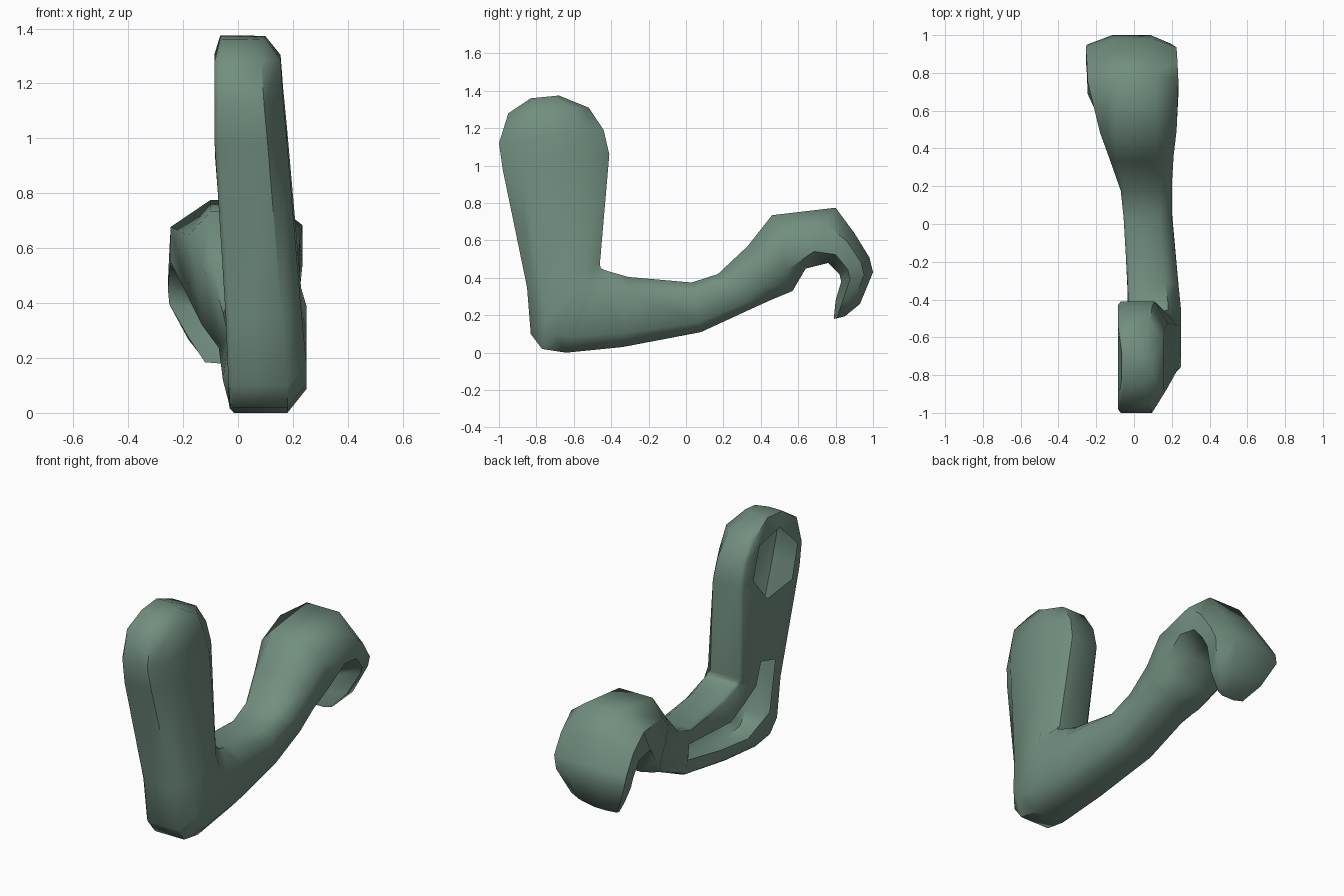
import bpy, bmesh, math
from mathutils import Vector

if "Cube" in bpy.data.objects:
    bpy.data.objects.remove(bpy.data.objects["Cube"])

green = bpy.data.materials.new("sage green")
green.diffuse_color = (0.165, 0.27, 0.21, 1)
green.use_nodes = True
green.node_tree.nodes["Principled BSDF"].inputs["Base Color"].default_value = green.diffuse_color

# stations along the bent arm: outer (y,z), inner (y,z), x left, x right
UPPER = [
    (-.83, 1.36, -.68, 1.375, -.065, .10), (-.95, 1.28, -.52, 1.31, -.085, .155),
    (-1.0, 1.12, -.44, 1.19, -.085, .165), (-.98, .98, -.41, 1.06, -.085, .178),
    (-.85, .35, -.46, .48, -.045, .23), (-.83, .10, -.458, .46, -.035, .25),
    (-.77, .02, -.45, .448, -.03, .25), (-.64, .00, -.42, .437, -.03, .25),
    (-.34, .03, -.31, .405, -.035, .235), (.08, .11, .03, .375, -.055, .20),
    (.34, .23, .17, .42, -.07, .20)]
# hand stations, curling round into the fingers
HAND = [
    (.45, .28, .33, .57, -.13, .21), (.57, .33, .46, .735, -.18, .225),
    (.64, .45, .80, .775, -.245, .235), (.76, .48, .90, .64, -.25, .23),
    (.82, .42, .98, .51, -.255, .225), (.83, .38, 1.0, .43, -.25, .20),
    (.80, .28, .93, .26, -.18, .14), (.79, .18, .85, .195, -.12, .06)]


def section(bm, s, cl, cr, e, f):
    """Eight-sided chamfered ring between outer and inner profile points."""
    oy, oz, iy, iz, xl, xr = s
    pts = [(xl + cl, 1), (xr - cr, 1), (xr, 1 - f), (xr, f),
           (xr - cr, 0), (xl + cl, 0), (xl, e), (xl, 1 - e)]
    return [bm.verts.new((x, oy + (iy - oy) * t, oz + (iz - oz) * t)) for x, t in pts]


bm = bmesh.new()
rings = [section(bm, s, .015, .07, .035, .2) for s in UPPER]
for i, s in enumerate(HAND):
    w = s[5] - s[4]
    k = min(1, (i + 1) / 3)
    rings.append(section(bm, s, .3 * w * k, .25 * w, .05 + .25 * k, .28))

# skin, leaving the flat inner side of the upper part open for now
n = len(UPPER)
for i in range(len(rings) - 1):
    a, b = rings[i], rings[i + 1]
    for j in range(8):
        if j == 6 and i < n - 1:
            continue
        k = (j + 1) % 8
        bm.faces.new((a[j], a[k], b[k], b[j]))
bm.faces.new(rings[0])
bm.faces.new(rings[-1])

# flat inner side with shoulder and elbow openings
border = [r[6] for r in rings[:n]] + [r[7] for r in reversed(rings[:n])]
shoulder = [(-.77, 1.29), (-.94, 1.13), (-.89, .93), (-.66, .90), (-.52, 1.06), (-.58, 1.25)]
elbow = [(-.64, .52), (-.78, .48), (-.745, .17), (-.54, .09), (-.28, .12),
         (.03, .18), (.02, .27), (-.38, .25), (-.50, .31), (-.61, .38)]


def hole(points):
    return [bm.verts.new((-.035 - .05 * min(1, max(0, (z - .3) / .65)), y, z)) for y, z in points]


edges = []
for loop in (border, hole(shoulder), hole(elbow)):
    for p, q in zip(loop, loop[1:] + loop[:1]):
        edges.append(bm.edges.get((p, q)) or bm.edges.new((p, q)))
bmesh.ops.triangle_fill(bm, edges=edges, use_beauty=True, normal=Vector((-1, 0, 0)))
bmesh.ops.recalc_face_normals(bm, faces=bm.faces[:])

mesh = bpy.data.meshes.new("bent_arm")
bm.to_mesh(mesh)
bm.free()
arm = bpy.data.objects.new("bent_arm", mesh)
bpy.context.collection.objects.link(arm)
mesh.materials.append(green)
bpy.context.view_layer.objects.active = arm
arm.select_set(True)
bpy.ops.object.shade_smooth_by_angle(angle=math.radians(50))
